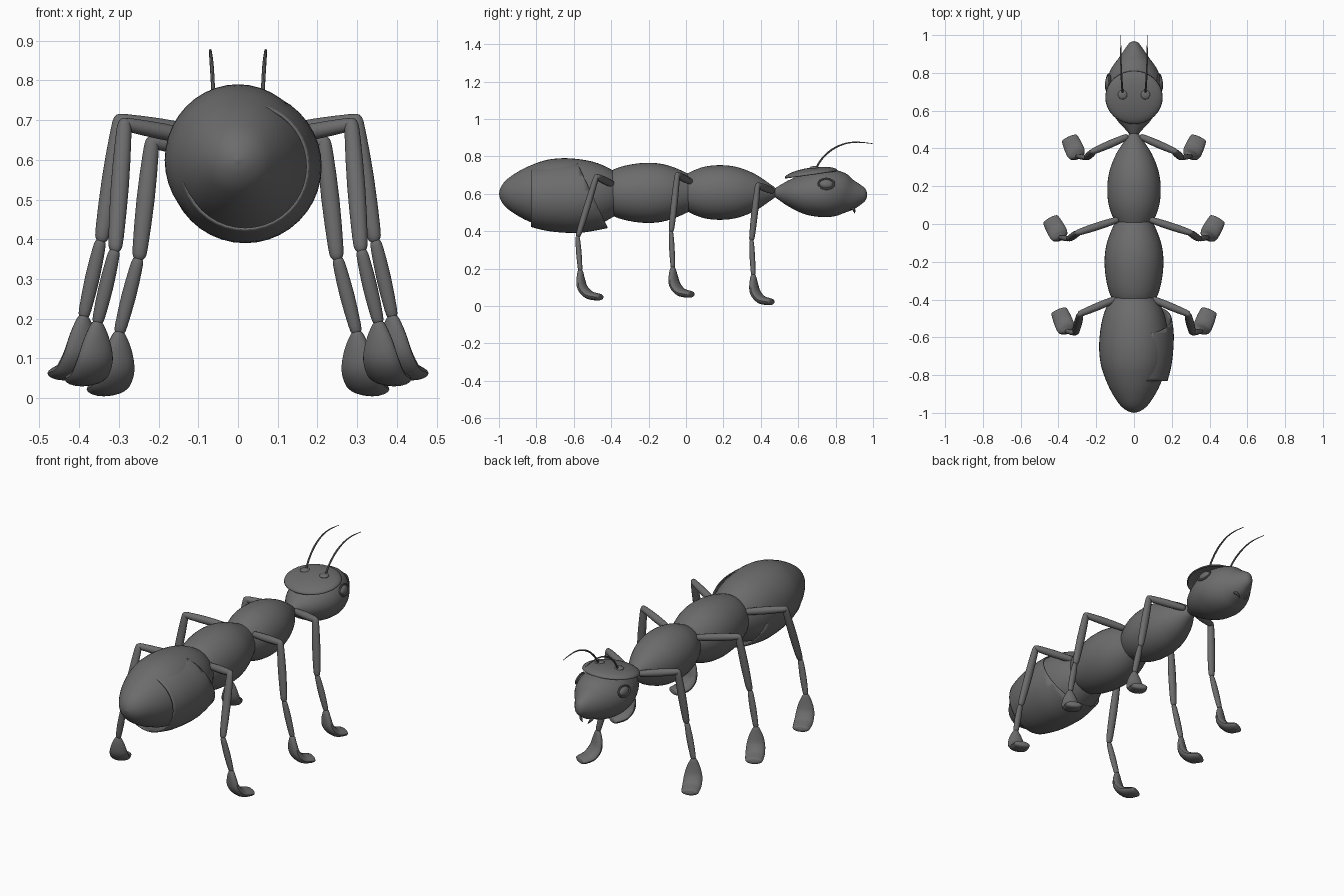
import bpy, bmesh, math
from mathutils import Vector, Matrix

cube = bpy.data.objects.get("Cube")
if cube:
    bpy.data.objects.remove(cube, do_unlink=True)

GREY = (0.15, 0.15, 0.15, 1)
grey = bpy.data.materials.new("dark grey")
grey.diffuse_color = GREY
grey.use_nodes = True
grey.node_tree.nodes["Principled BSDF"].inputs["Base Color"].default_value = GREY


def finish(name, bm, closed=True):
    bmesh.ops.recalc_face_normals(bm, faces=bm.faces)
    mesh = bpy.data.meshes.new(name)
    bm.to_mesh(mesh)
    bm.free()
    ob = bpy.data.objects.new(name, mesh)
    bpy.context.collection.objects.link(ob)
    mesh.materials.append(grey)
    bpy.ops.object.select_all(action="DESELECT")
    ob.select_set(True)
    bpy.context.view_layer.objects.active = ob
    bpy.ops.object.shade_smooth_by_angle(angle=math.radians(40))
    if not closed:
        sheet = ob.modifiers.new("thickness", "SOLIDIFY")
        sheet.thickness = 0.006
    return ob


def spline(rows, steps):
    """Catmull-Rom curve through rows of (x, y, z, side radius, other radius)."""
    rows = [Vector(r) for r in rows]
    out = []
    for i in range(len(rows) - 1):
        b, c = rows[i], rows[i + 1]
        a = rows[i - 1] if i else b
        d = rows[i + 2] if i + 2 < len(rows) else c
        for k in range(steps):
            t = k / steps
            out.append(b + (c - a) * t / 2 + (a * 2 - b * 5 + c * 4 - d) * t**2 / 2
                       + (b * 3 - a - c * 3 + d) * t**3 / 2)
    return out + [rows[-1]]


def loft_mesh(rows, side, sides=16, steps=4, caps=True):
    """Skin elliptical rings along a path."""
    pts = spline(rows, steps)
    bm = bmesh.new()
    rings = []
    for i, p in enumerate(pts):
        before, after = pts[max(i - 1, 0)], pts[min(i + 1, len(pts) - 1)]
        tangent = (after - before).to_3d().normalized()
        u = Vector(side)
        u = (u - tangent * u.dot(tangent)).normalized()
        v = tangent.cross(u)
        ring = []
        for k in range(sides):
            a = math.tau * k / sides
            ring.append(bm.verts.new(p.to_3d() + u * math.cos(a) * max(p[3], 0.001)
                                     + v * math.sin(a) * max(p[4], 0.001)))
        rings.append(ring)
    for r, q in zip(rings, rings[1:]):
        for k in range(sides):
            n = (k + 1) % sides
            bm.faces.new((r[k], r[n], q[n], q[k]))
    if caps:
        bm.faces.new(rings[0])
        bm.faces.new(rings[-1])
    return bm


def loft(name, rows, side, **options):
    return finish(name, loft_mesh(rows, side, **options))


def rod(name, a, b, radius, side, thin=0.8):
    """Limb segment with rounded ends and a slight swell."""
    a, b = Vector(a), Vector(b)
    shape = ((0, 0.2), (0.03, 0.75), (0.15, 0.95), (0.5, 1.08), (0.88, 0.92), (0.97, 0.7), (1, 0.2))
    rows = [(*a.lerp(b, t), radius * f, radius * f * thin) for t, f in shape]
    return loft(name, rows, side, sides=12, steps=2)


def ellipsoid(name, centre, size, turn=Matrix(), dome=False):
    bm = bmesh.new()
    bmesh.ops.create_uvsphere(bm, u_segments=32, v_segments=16, radius=1)
    if dome:
        low = [v for v in bm.verts if v.co.z < -0.01]
        bmesh.ops.delete(bm, geom=low, context="VERTS")
    bm.transform(Matrix.Translation(centre) @ turn @ Matrix.Diagonal((*size, 1)))
    return finish(name, bm, closed=not dome)


def round_body(name, z, profile):
    return loft(name, [(0, y, z, r * 0.97, r) for y, r in profile], (1, 0, 0), sides=40)


# Body segments from tail to neck
round_body("abdomen", 0.6, ((-1, 0), (-0.99, 0.035), (-0.96, 0.075), (-0.9, 0.117), (-0.83, 0.152),
                            (-0.74, 0.182), (-0.63, 0.19), (-0.5, 0.172), (-0.4, 0.13),
                            (-0.33, 0.07), (-0.31, 0)))
round_body("middle_thorax", 0.605, ((-0.49, 0), (-0.47, 0.055), (-0.4, 0.118), (-0.31, 0.149),
                                    (-0.2, 0.161), (-0.1, 0.148), (0, 0.108), (0.03, 0.085), (0.05, 0)))
round_body("front_thorax", 0.607, ((-0.05, 0), (-0.03, 0.07), (0.02, 0.108), (0.1, 0.138), (0.19, 0.146),
                                   (0.28, 0.134), (0.37, 0.098), (0.44, 0.052), (0.48, 0.022), (0.49, 0)))

# Loose plate wrapped under the abdomen, with a slanted front edge
plate = loft_mesh([(0.018, y, 0.583, r, r) for y, r in
                   ((-0.83, 0.16), (-0.75, 0.18), (-0.65, 0.191), (-0.55, 0.19), (-0.4, 0.163))],
                  (1, 0, 0), sides=40, caps=False)
bmesh.ops.bisect_plane(plate, geom=plate.verts[:] + plate.edges[:] + plate.faces[:],
                       plane_co=(0, -0.56, 0.72), plane_no=(0, 0.3, 0.14), clear_outer=True)
finish("abdomen_plate", plate, closed=False)

# Head
loft("head", [(0, *r) for r in (
    (0.46, 0.605, 0.012, 0.012), (0.5, 0.605, 0.045, 0.04), (0.56, 0.603, 0.097, 0.076),
    (0.65, 0.6, 0.138, 0.114), (0.74, 0.604, 0.148, 0.129), (0.82, 0.602, 0.122, 0.118),
    (0.88, 0.596, 0.08, 0.088), (0.93, 0.598, 0.046, 0.056), (0.96, 0.602, 0.022, 0.03),
    (0.968, 0.603, 0, 0))], (1, 0, 0), sides=40)
ellipsoid("head_cap", (0, 0.67, 0.703), (0.152, 0.143, 0.037),
          Matrix.Rotation(math.radians(8), 4, "X"), dome=True)

# Hip, knee, shin joint, ankle and toe for each leg on the +x side
LEGS = {
    "front": ((0.03, 0.465, 0.615), (0.215, 0.385, 0.645), (0.25, 0.35, 0.345), (0.3, 0.36, 0.16), (0.34, 0.45, 0.025)),
    "middle": ((0.08, 0.025, 0.665), (0.295, -0.045, 0.7), (0.345, -0.08, 0.39), (0.39, -0.07, 0.2), (0.44, 0.02, 0.065)),
    "rear": ((0.08, -0.39, 0.65), (0.285, -0.475, 0.69), (0.31, -0.58, 0.365), (0.355, -0.565, 0.185), (0.395, -0.465, 0.05)),
}

for s, hand in ((1, "left"), (-1, "right")):
    # Eyes with raised rims
    turn = Matrix.Rotation(s * 0.12, 4, "Z") @ Matrix.Rotation(-s * 0.3, 4, "Y")
    eye = Vector((s * 0.134, 0.75, 0.652))
    ellipsoid(hand + "_eye", eye, (0.018, 0.038, 0.025), turn)
    rim = []
    for k in range(17):
        a = math.tau * k / 16
        p = eye + turn.to_3x3() @ Vector((s * 0.005, 0.042 * math.cos(a), 0.029 * math.sin(a)))
        rim.append((*p, 0.005, 0.005))
    loft(hand + "_eye_rim", rim, (s, 0, 0), sides=8, steps=2)

    # Antennae
    ellipsoid(hand + "_antenna_socket", (s * 0.06, 0.685, 0.738), (0.025, 0.025, 0.01))
    loft(hand + "_antenna", [(s * x, y, z, r, r) for x, y, z, r in (
        (0.06, 0.695, 0.735, 0.006), (0.063, 0.725, 0.785, 0.005), (0.066, 0.78, 0.836, 0.005),
        (0.069, 0.85, 0.868, 0.004), (0.07, 0.92, 0.876, 0.003), (0.07, 1, 0.868, 0.0015))],
        (1, 0, 0), sides=8)

    # Mandibles
    loft(hand + "_mandible", [(s * x, y, z, r, r) for x, y, z, r in (
        (0.03, 0.86, 0.535, 0.01), (0.034, 0.89, 0.523, 0.009),
        (0.026, 0.9, 0.508, 0.006), (0.015, 0.9, 0.495, 0.001))], (1, 0, 0), sides=8)

    # Legs
    for place, joints in LEGS.items():
        hip, knee, shin, ankle, toe = [Vector((s * x, y, z)) for x, y, z in joints]
        label = f"{hand}_{place}_"
        rod(label + "thigh", hip, knee + (knee - hip) * 0.06, 0.019, (0, 1, 0), 1)
        rod(label + "upper_shin", knee + Vector((0, 0, 0.015)), shin, 0.021, (1, 0, 0))
        rod(label + "lower_shin", shin + Vector((0, 0, 0.01)), ankle, 0.017, (1, 0, 0))
        ahead = (toe - ankle) * Vector((1, 1, 0)).length / Vector((1, 1, 0)).length
        ahead.z = 0
        across = Vector((-ahead.y, ahead.x, 0))
        drop = ankle.z - toe.z

        def at(forward, down):
            return ankle + ahead * forward - Vector((0, 0, drop * down))

        loft(label + "foot", [
            (*at(0, -0.08), 0.006, 0.006), (*at(0, 0), 0.017, 0.014), (*at(0.02, 0.3), 0.036, 0.02),
            (*at(0.12, 0.65), 0.048, 0.024), (*at(0.45, 0.92), 0.05, 0.023), (*at(0.85, 1), 0.047, 0.02),
            (*at(1.08, 1.02), 0.04, 0.016), (*at(1.14, 1.02), 0.012, 0.005)], across, sides=16)
